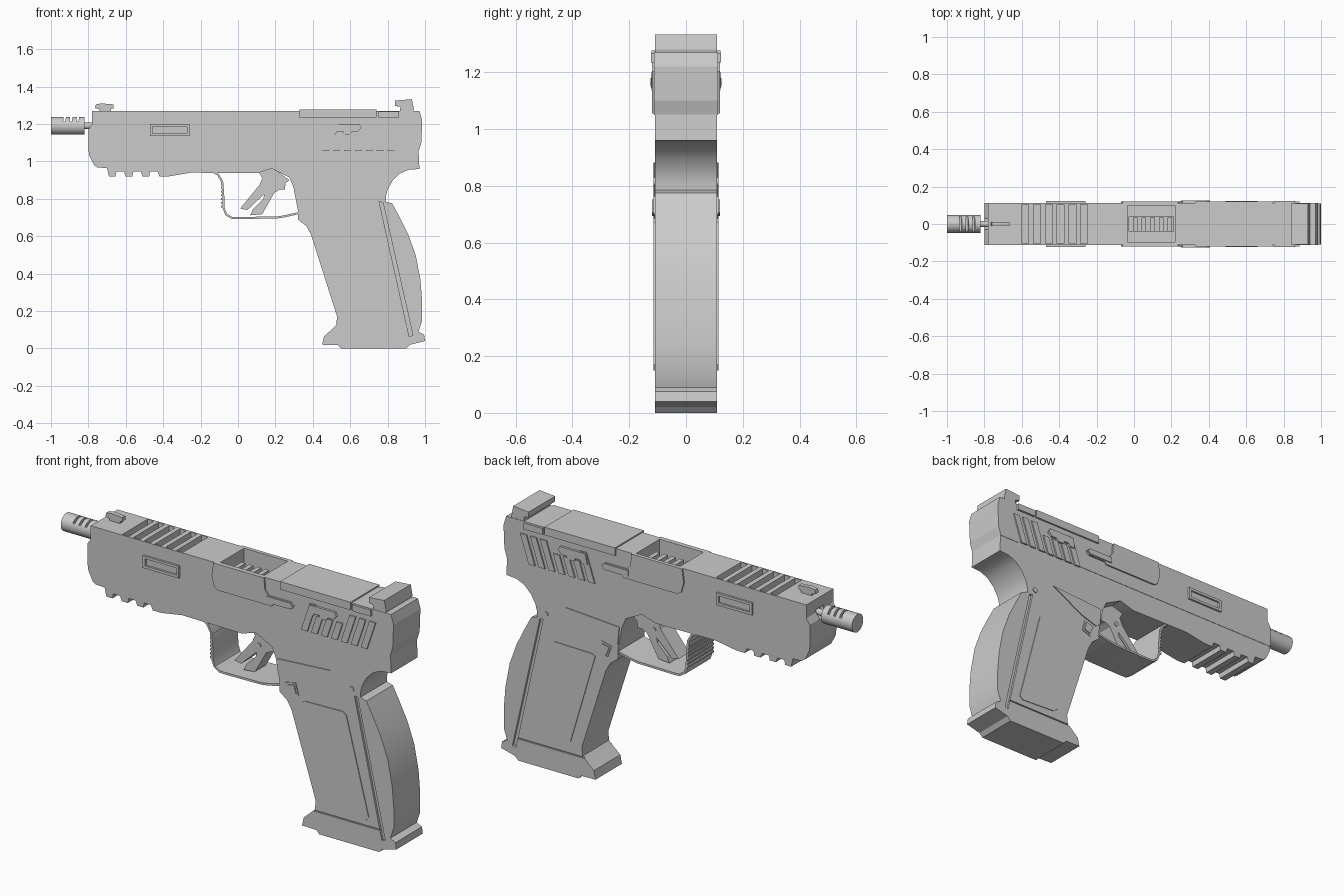
import bpy, bmesh, math
from mathutils import Vector


def prism(name, pts, y0, y1, sides=False, smooth=False, bevel=0):
    """Extrude an x-z outline from y0 to y1; sides=True mirrors it across y."""
    bm = bmesh.new()
    face = bm.faces.new([bm.verts.new((x, y0, z)) for x, z in pts])
    ext = bmesh.ops.extrude_face_region(bm, geom=[face])
    verts = [g for g in ext["geom"] if isinstance(g, bmesh.types.BMVert)]
    bmesh.ops.translate(bm, verts=verts, vec=(0, y1 - y0, 0))
    bmesh.ops.recalc_face_normals(bm, faces=bm.faces)
    me = bpy.data.meshes.new(name)
    bm.to_mesh(me)
    bm.free()
    ob = bpy.data.objects.new(name, me)
    bpy.context.collection.objects.link(ob)
    if smooth:
        for o in bpy.context.selected_objects:
            o.select_set(False)
        ob.select_set(True)
        bpy.context.view_layer.objects.active = ob
        bpy.ops.object.shade_smooth_by_angle(angle=math.radians(28))
    if bevel:
        m = ob.modifiers.new("bevel", "BEVEL")
        m.width, m.segments = bevel, 2
    if sides:
        m = ob.modifiers.new("mirror", "MIRROR")
        m.use_axis = (False, True, False)
    return ob


def rect(x0, x1, z0, z1):
    return [(x0, z0), (x1, z0), (x1, z1), (x0, z1)]


def cut(ob, cutter):
    m = ob.modifiers.new("cut", "BOOLEAN")
    m.operation, m.solver, m.object = "DIFFERENCE", "EXACT", cutter
    cutter.hide_render = True
    cutter.hide_set(True)


def rod(name, x0, x1, z, r, n=32):
    bpy.ops.mesh.primitive_cylinder_add(vertices=n, radius=r, depth=x1 - x0,
                                        location=((x0 + x1) / 2, 0, z), rotation=(0, math.pi / 2, 0))
    ob = bpy.context.object
    ob.name = name
    bpy.ops.object.shade_smooth_by_angle(angle=math.radians(30))
    return ob


def strip(path, t):
    """Closed outline of a band of thickness t following a path."""
    p = [Vector(a) for a in path]
    inner = []
    for i, a in enumerate(p):
        d = (p[min(i + 1, len(p) - 1)] - p[max(i - 1, 0)]).normalized()
        inner.append(a + Vector((-d.y, d.x)) * t)
    return [tuple(a) for a in p + inner[::-1]]


# Frame: rail teeth under the front, trigger recess, grip, flared base, tang
W = 0.11
rail = []
for i in range(3):
    x = -0.69 + 0.09 * i
    rail += [(x, 0.92), (x + 0.035, 0.92), (x + 0.04, 0.945), (x + 0.08, 0.945)]
frame = prism("frame_and_grip", [(-0.80, 1.065), (-0.795, 1.03), (-0.77, 0.98), (-0.75, 0.967), (-0.70, 0.965)] + rail + [
    (-0.42, 0.92), (-0.37, 0.92), (-0.25, 0.94), (0.10, 0.937), (0.18, 0.962), (0.275, 0.914),
    (0.297, 0.86), (0.32, 0.74), (0.32, 0.69), (0.365, 0.655), (0.39, 0.61), (0.53, 0.17),
    (0.525, 0.125), (0.50, 0.10), (0.46, 0.065), (0.45, 0.02), (0.535, 0.018), (0.55, 0.0),
    (0.90, 0.0), (0.92, 0.02), (1.0, 0.04), (0.995, 0.075), (0.965, 0.09), (0.985, 0.15),
    (0.985, 0.25), (0.975, 0.37), (0.95, 0.50), (0.91, 0.61), (0.86, 0.71), (0.825, 0.775),
    (0.79, 0.785), (0.79, 0.81), (0.80, 0.85), (0.825, 0.895), (0.865, 0.935), (0.91, 0.955),
    (0.97, 0.96), (0.965, 1.065)], -W, W, smooth=True)
cut(frame, prism("backstrap_groove_cutter", [(0.755, 0.785), (0.775, 0.78), (0.935, 0.07), (0.915, 0.065)],
                 -0.13, -0.098, sides=True))
cut(frame, prism("base_seam_cutter", rect(0.51, 0.905, 0.114, 0.12), -0.13, -0.104, sides=True))

# Slide with top grooves and open port
slide = prism("slide", [(-0.80, 1.06), (-0.80, 1.17), (-0.78, 1.20), (-0.78, 1.27), (0.97, 1.27),
                        (0.985, 1.22), (0.98, 1.10), (0.965, 1.05), (0.85, 1.05), (0.84, 1.06)], -0.112, 0.112)
for i in range(6):
    x = -0.60 + i * 0.063
    cut(slide, prism("top_groove_cutter", rect(x, x + 0.037, 1.24, 1.30), -0.104, 0.104))
cut(slide, prism("port_cutter", rect(-0.035, 0.22, 1.17, 1.30), -0.095, 0.10))
cut(slide, prism("muzzle_cutter", rect(-0.85, -0.76, 1.165, 1.215), -0.03, 0.03))

# Ribbed bar inside the port
prism("port_inner_bar", rect(-0.03, 0.215, 1.16, 1.205), -0.04, 0.04)
for i in range(5):
    x = -0.005 + i * 0.046
    prism("port_rib", rect(x, x + 0.024, 1.20, 1.23), -0.04, 0.035)

# Plates beside the port, with rear lever
prism("port_side_plate", [(-0.07, 1.20), (-0.055, 1.145), (-0.035, 1.132), (0.28, 1.132), (0.29, 1.145),
                          (0.39, 1.145), (0.41, 1.165), (0.39, 1.182), (0.26, 1.182), (0.24, 1.21),
                          (0.235, 1.27), (-0.06, 1.27)], -0.120, -0.10, sides=True)
prism("lever_tab", [(0.25, 1.15), (0.39, 1.15), (0.405, 1.165), (0.39, 1.18), (0.25, 1.18)],
      -0.125, -0.11, sides=True)

# Rear cover, saddle over the slide
prism("rear_top_cover", rect(0.33, 0.74, 1.235, 1.277), -0.121, 0.121)

# Rear side serrations and catch
for i in range(7):
    x = 0.45 + i * 0.058
    z1 = 1.205 if i > 3 or i < 1 else 1.15
    s = 0.05 * (z1 - 1.055) / 0.15
    prism("serration", [(x, 1.055), (x + 0.036, 1.055), (x + 0.036 + s, z1), (x + s, z1)],
          -0.119, -0.10, sides=True)
prism("rear_catch", [(0.49, 1.145), (0.52, 1.145), (0.53, 1.16), (0.56, 1.16), (0.565, 1.145), (0.60, 1.145),
                     (0.61, 1.16), (0.64, 1.16), (0.66, 1.18), (0.65, 1.20), (0.50, 1.20)],
      -0.124, -0.10, sides=True)
prism("sight_side_lug", rect(0.75, 0.86, 1.235, 1.268), -0.124, -0.10, sides=True)

# Raised window frames on the slide flanks
x0, x1, z0, z1, t = -0.47, -0.26, 1.135, 1.20, 0.014
for a in [rect(x0, x1, z0, z0 + t), rect(x0, x1, z1 - t, z1), rect(x0, x0 + t, z0 + t, z1 - t),
          rect(x1 - t, x1, z0 + t, z1 - t)]:
    prism("side_window_rim", a, -0.122, -0.10, sides=True)

# Sights
prism("front_sight", [(-0.74, 1.265), (-0.68, 1.265), (-0.68, 1.28), (-0.665, 1.285), (-0.665, 1.305),
                      (-0.73, 1.31), (-0.76, 1.305), (-0.765, 1.285), (-0.74, 1.28)], -0.012, 0.012)
prism("rear_sight", [(0.865, 1.26), (0.935, 1.26), (0.94, 1.28), (0.93, 1.333), (0.84, 1.325),
                     (0.84, 1.297), (0.868, 1.292)], -W, W)

# Slotted muzzle piece on a thin neck
muzzle = rod("muzzle_piece", -1.0, -0.82, 1.19, 0.047)
for x in (-0.935, -0.90, -0.865):
    cut(muzzle, prism("muzzle_slot_cutter", [(x, 1.213), (x + 0.012, 1.213), (x + 0.018, 1.26), (x + 0.006, 1.26)],
                      -0.06, 0.06))
rod("muzzle_neck", -0.825, -0.70, 1.19, 0.017, 20)

# Trigger guard band and its front ribs
prism("trigger_guard", strip([(-0.14, 0.942), (-0.11, 0.925), (-0.09, 0.89), (-0.085, 0.83), (-0.082, 0.75),
                              (-0.068, 0.713), (-0.035, 0.693), (0.01, 0.692), (0.21, 0.695), (0.26, 0.703),
                              (0.33, 0.72)], 0.011), -0.105, 0.105, smooth=True)
for i in range(7):
    z = 0.755 + i * 0.02
    prism("guard_rib", rect(-0.091, -0.078, z, z + 0.009), -0.105, 0.105)

# Trigger with split lower blade, and its pin
prism("trigger", [(0.11, 0.945), (0.18, 0.97), (0.275, 0.90), (0.255, 0.885), (0.25, 0.85), (0.225, 0.85),
                  (0.195, 0.834), (0.13, 0.718), (0.065, 0.712), (0.08, 0.745), (0.135, 0.80), (0.14, 0.825),
                  (0.05, 0.74), (0.012, 0.748), (0.115, 0.875), (0.13, 0.91)], -0.045, 0.045)


def disc(x, z, r, n=14):
    return [(x + r * math.cos(a * math.tau / n), z + r * math.sin(a * math.tau / n)) for a in range(n)]


prism("trigger_pin", disc(0.155, 0.865, 0.012), -0.05, 0.05)
prism("grip_pin", disc(0.74, 0.815, 0.014), -0.115, 0.115)

# Grip flanks: wedge, button and inset-style panel
prism("grip_wedge", [(0.31, 0.862), (0.62, 0.882), (0.56, 0.85), (0.44, 0.785), (0.345, 0.755), (0.318, 0.77)],
      -0.115, -0.10, sides=True)
prism("release_button", [(0.355, 0.75), (0.415, 0.762), (0.432, 0.70), (0.38, 0.682)], -0.114, -0.10, sides=True)
prism("release_button_face", [(0.365, 0.742), (0.409, 0.751), (0.421, 0.706), (0.385, 0.693)],
      -0.119, -0.10, sides=True)
prism("grip_panel", [(0.45, 0.67), (0.47, 0.68), (0.69, 0.685), (0.71, 0.67), (0.84, 0.17), (0.825, 0.15),
                     (0.62, 0.16), (0.595, 0.18)], -0.114, -0.10, sides=True)
